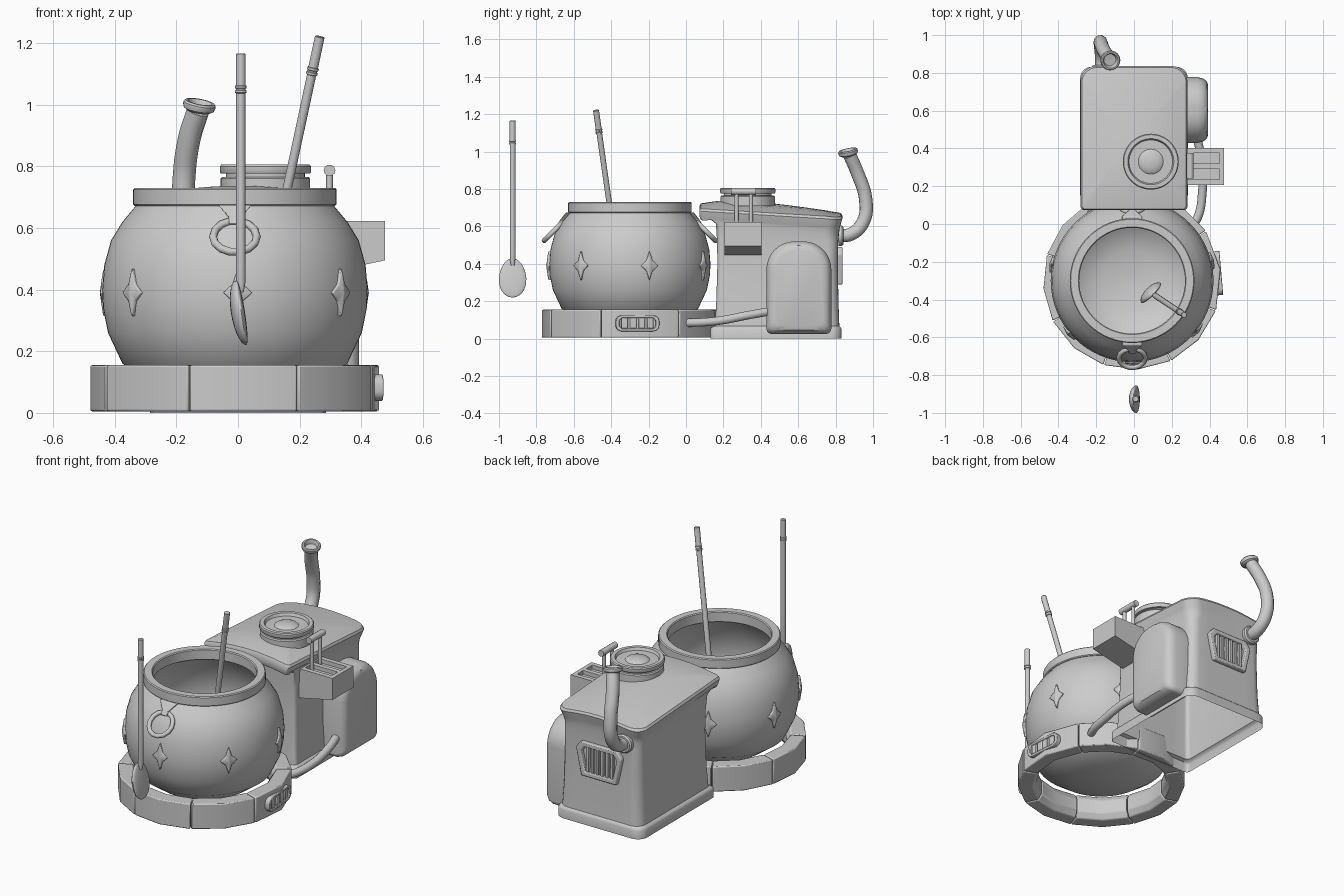
import bpy, bmesh
from math import sin, cos, pi, radians
from mathutils import Vector as V, Matrix as M

if "Cube" in bpy.data.objects:
    bpy.data.objects.remove(bpy.data.objects["Cube"])

POT = V((-0.01, -0.30, 0))


def finish(name, bm, mat=None, bevel=0, angle=35):
    bmesh.ops.remove_doubles(bm, verts=bm.verts, dist=1e-5)
    bmesh.ops.recalc_face_normals(bm, faces=bm.faces)
    me = bpy.data.meshes.new(name)
    bm.to_mesh(me)
    bm.free()
    me.shade_smooth()
    me.set_sharp_from_angle(angle=radians(angle))
    ob = bpy.data.objects.new(name, me)
    bpy.context.collection.objects.link(ob)
    if mat:
        ob.matrix_world = mat
    if bevel:
        b = ob.modifiers.new("bevel", 'BEVEL')
        b.width, b.segments, b.limit_method = bevel, 2, 'ANGLE'
    return ob


def loft(name, rings, mat=None, bevel=0, wrap=False, angle=35, start_cap=True):
    """Skin a row of closed outlines; cap the ends, or join them if wrap."""
    bm = bmesh.new()
    vs = [[bm.verts.new(p) for p in r] for r in rings]
    n = len(vs[0])
    pairs = list(zip(vs, vs[1:])) + ([(vs[-1], vs[0])] if wrap else [])
    for a, b in pairs:
        for i in range(n):
            j = (i + 1) % n
            bm.faces.new((a[i], a[j], b[j], b[i]))
    if not wrap:
        if start_cap:
            bm.faces.new(vs[0])
        bm.faces.new(vs[-1])
    return finish(name, bm, mat, bevel, angle)


def lathe(name, prof, mat=None, n=48, wrap=False, angle=35):
    rings = [[(r * cos(2 * pi * i / n), r * sin(2 * pi * i / n), z) for i in range(n)] for r, z in prof]
    return loft(name, rings, mat, 0, wrap, angle)


def prism(name, pts, d0, d1, mat=None, bevel=0):
    return loft(name, [[(x, y, d) for x, y in pts] for d in (d0, d1)], mat, bevel)


def rrect(x0, x1, y0, y1, r0, r1, n=6):
    """Rounded rectangle: r0 for the low-y corners, r1 for the high-y corners."""
    out = []
    for cx, cy, r, a in ((x1 - r0, y0 + r0, r0, -90), (x1 - r1, y1 - r1, r1, 0),
                         (x0 + r1, y1 - r1, r1, 90), (x0 + r0, y0 + r0, r0, 180)):
        for k in range(n + 1):
            t = radians(a + 90 * k / n)
            out.append((cx + r * cos(t), cy + r * sin(t)))
    # extra points along the low and high edges let the lid follow its crown
    high = [(x1 - r1 + (x0 - x1 + 2 * r1) * k / 6, y1) for k in range(1, 6)]
    low = [(x0 + r0 + (x1 - x0 - 2 * r0) * k / 6, y0) for k in range(1, 6)]
    return out[:2 * n + 2] + high + out[2 * n + 2:] + low


def box(name, lo, hi, mat=None, bevel=0):
    return prism(name, [(lo[0], lo[1]), (hi[0], lo[1]), (hi[0], hi[1]), (lo[0], hi[1])], lo[2], hi[2], mat, bevel)


def tube(name, pts, r):
    cu = bpy.data.curves.new(name, 'CURVE')
    cu.dimensions, cu.bevel_depth, cu.bevel_resolution, cu.use_fill_caps = '3D', r, 3, True
    cu.resolution_u = 6
    s = cu.splines.new('BEZIER')
    s.bezier_points.add(len(pts) - 1)
    for b, p in zip(s.bezier_points, pts):
        b.co, b.handle_left_type, b.handle_right_type = p, 'AUTO', 'AUTO'
    ob = bpy.data.objects.new(name, cu)
    bpy.context.collection.objects.link(ob)
    return ob


def frame(origin, z, y):
    """Matrix with local z along z and local y near y."""
    z = V(z).normalized()
    x = V(y).cross(z).normalized()
    m = M((x, z.cross(x), z)).transposed().to_4x4()
    m.translation = origin
    return m


def around(deg, r, z):
    """Frame on the pot side: local z outward, y up; deg from the front toward +x."""
    d = V((sin(radians(deg)), -cos(radians(deg)), 0))
    return frame(POT + d * r + V((0, 0, z)), d, (0, 0, 1))


# Pot: hollow bowl and rim
lathe("pot_bowl", [(.001, .05), (.15, .057), (.27, .092), (.365, .16), (.412, .26), (.428, .34), (.431, .40),
                   (.424, .48), (.402, .56), (.365, .62), (.315, .68), (.285, .68), (.34, .61), (.39, .5),
                   (.405, .39), (.38, .26), (.30, .15), (.16, .1), (.001, .09)], M.Translation(POT), 64)
lathe("pot_rim", [(.28, .67), (.325, .672), (.33, .677), (.33, .725), (.325, .73), (.285, .73), (.28, .725)],
      M.Translation(POT), 64, True)

# Four-pointed stars around the pot
for k in range(7):
    bm = bmesh.new()
    pts = []
    for i in range(16):
        t = i * pi / 8
        r = (1, .62, .5, .62)[i % 4]
        pts.append((.047 * r * cos(t), .078 * r * sin(t)))
    front = [bm.verts.new((x, y, .006)) for x, y in pts]
    back = [bm.verts.new((x, y, -.03)) for x, y in pts]
    mid = bm.verts.new((0, 0, .017))
    for i in range(16):
        j = (i + 1) % 16
        bm.faces.new((front[i], front[j], mid))
        bm.faces.new((back[i], back[j], front[j], front[i]))
    bm.faces.new(back)
    finish("pot_star", bm, around(k * 360 / 7 + 1.2, .431, .39), .003)

# Ring handles with brackets, front and back
for deg in (0, 180):
    d = around(deg, 0, 0)
    loft("handle_bracket", [[(-w, z, r - .012), (w, z, r - .012), (w, z, r + .012), (-w, z, r + .012)]
                            for w, z, r in ((.055, .675, .33), (.02, .635, .361), (.02, .612, .375))], d, .004)
    m = d @ M.Translation((0, .572, .41)) @ M.Rotation(radians(-45), 4, 'X')
    lathe("handle_ring", [(.071 + .013 * cos(i * pi / 4), .013 * sin(i * pi / 4)) for i in range(8)], m, 14, True, 60)

# Segmented base ring
seams = [-63, -18.6, 25.8, 70.5, 124, 167, 210, 253, 297]
for a, b in zip(seams, seams[1:]):
    rings = []
    for k in range(3):
        t = radians(a + .3 + (b - a - .6) * k / 2)
        rings.append([POT + V((r * sin(t), -r * cos(t), z))
                      for r, z in ((.39, .005), (.471, .005), (.471, .155), (.39, .155), (.367, .12), (.367, .04))])
    loft("base_segment", rings, None, .006, False, 30)

# Oval vent on the base
m = around(95, .458, .082)
outer, inner = rrect(-.117, .117, -.043, .043, .035, .035), rrect(-.098, .098, -.029, .029, .022, .022)
loft("base_vent_frame", [[(x, y, z) for x, y in o] for o, z in
                         ((outer, -.03), (outer, .016), (inner, .016), (inner, -.03))], m, .003, True)
for i in range(4):
    x = -.069 + i * .046
    box("base_vent_bar", (x - .017, -.028, -.03), (x + .017, .028, .014), m, .004)


# Machine body: flared box, open underneath, with a front lip and crowned top
def top(x, y):
    return .737 - .03 * (x / .28) ** 2 - .062 * (max(0, y - .3) / .52) ** 1.3 - (.012 if y < .1 else 0)


rings = []
for z, hx, y0, y1 in ((.0, .285, .13, .832), (.05, .285, .13, .832), (.06, .28, .135, .828), (.068, .268, .155, .82),
                      (.2, .260, .162, .815), (.4, .256, .168, .812), (.52, .257, .166, .814)):
    rings.append([(x, y, z) for x, y in rrect(-hx, hx, y0, y1, .025, .06)])
for d, hx, y0, y1 in ((.10, .262, .16, .818), (.075, .266, .13, .821), (.066, .268, .08, .823), (.05, .273, .073, .827),
                      (.014, .283, .073, .836), (.002, .276, .079, .829)):
    rings.append([(x, y, top(x, y) - d) for x, y in rrect(-hx, hx, y0, y1, .02, .08)])
for s in (.75, .5, .25, .02):
    rings.append([(x, y, top(x, y)) for x, y in
                  [(px * s, .455 + (py - .455) * s) for px, py in rrect(-.276, .276, .079, .829, .02, .08)]])
loft("machine_body", rings, None, 0, False, 40, False)

# Round hatch on the lid
lathe("hatch", [(.001, .71), (.145, .71), (.145, .76), (.14, .766), (.128, .766), (.128, .777), (.145, .777),
                (.148, .782), (.148, .8), (.143, .806), (.122, .806), (.115, .79), (.066, .79), (.058, .797),
                (.035, .803), (.001, .806)], M.Translation((.089, .33, 0)))

# Chimney pipe with base collar and flared mouth
tube("chimney_pipe", [(-.17, .80, .55), (-.17, .885, .56), (-.176, .950, .63), (-.176, .96, .75),
                      (-.158, .915, .89), (-.130, .876, .98)], .037)
lathe("chimney_collar", [(.03, -.01), (.055, -.01), (.055, .008), (.047, .016), (.03, .016)],
      frame((-.17, .825, .55), (0, 1, 0), (0, 0, 1)), 24, True)
lathe("chimney_mouth", [(.001, -.008), (.037, -.012), (.05, -.004), (.053, .006), (.053, .014), (.048, .02),
                        (.04, .02), (.036, .012), (.032, -.004), (.001, -.006)],
      frame((-.127, .868, .99), (.18, -.2, .95), (0, 1, 0)), 24)

# Grille on the back
m = frame((-.01, .815, .39), (0, 1, 0), (0, 0, 1))
out = [(-.115, -.1), (.115, -.1), (.15, .06), (.12, .1), (-.12, .1), (-.15, .06)]
inn = [(x * .78, y * .74) for x, y in out]
loft("grille_frame", [[(x, y, z) for x, y in o] for o, z in ((out, -.01), (out, .022), (inn, .022), (inn, -.01))],
     m, .006, True)
for i in range(6):
    x = -.08 + i * .032
    box("grille_slat", (x - .009, -.08, -.01), (x + .009, .08, .014), m, .003)

# Side tank with arched top
m = frame((.25, 0, 0), (1, 0, 0), (0, 0, 1))
rings = []
for inset, x in ((0, 0), (0, .09), (.008, .118), (.022, .136), (.045, .143)):
    rings.append([(a, b, x) for a, b in rrect(.43 + inset, .777 - inset, .025 + inset, .52 - inset, .03, .15 - inset * .6, 8)])
loft("side_tank", rings, m)
tube("tank_hose", [(.29, -.03, .085), (.335, .03, .085), (.362, .17, .095), (.36, .33, .125), (.33, .47, .15)], .023)

# Slotted feeder box and twin lever
m = frame((0, .305, 0), (0, -1, 0), (0, 0, 1))
prism("feeder_box", [(.25, .447), (.477, .495), (.477, .60), (.25, .60)], -.098, .098, m)
for y in (-.084, 0, .084):
    box("feeder_rib", (.25, .305 + y - .014, .59), (.477, .305 + y + .014, .623))
for x in (.265, .465):
    box("feeder_end", (x - .012, .207, .59), (x + .012, .403, .623))
for y in (.27, .347):
    tube("lever_rod", [(.297, y, .58), (.297, y, .785)], .011)
tube("lever_grip", [(.297, .24, .787), (.297, .375, .787)], .019)


# Long spoons: one standing in front, one in the pot
def spoon(m):
    bm = bmesh.new()
    bmesh.ops.create_uvsphere(bm, u_segments=20, v_segments=14, radius=1)
    for v in bm.verts:
        x, y, z = v.co
        v.co = ((x * .034 if x < 0 else x * .012) + .002 - .016 * z, y * .073 * (1 - .1 * z), z * .105)
    finish("spoon_bowl", bm, m, 0, 60)
    lathe("spoon_handle", [(.009, .065), (.0155, .10), (.0150, .3), (.0150, .712), (.019, .714), (.019, .721),
                           (.016, .723), (.016, .727), (.019, .729), (.019, .736), (.016, .738), (.016, .839),
                           (.014, .841)], m, 14)


spoon(M.Translation((.009, -.927, .325)))
spoon(frame((.091, -.365, .407), (.2075, -.138, .968), (.7, .7, 0)))
